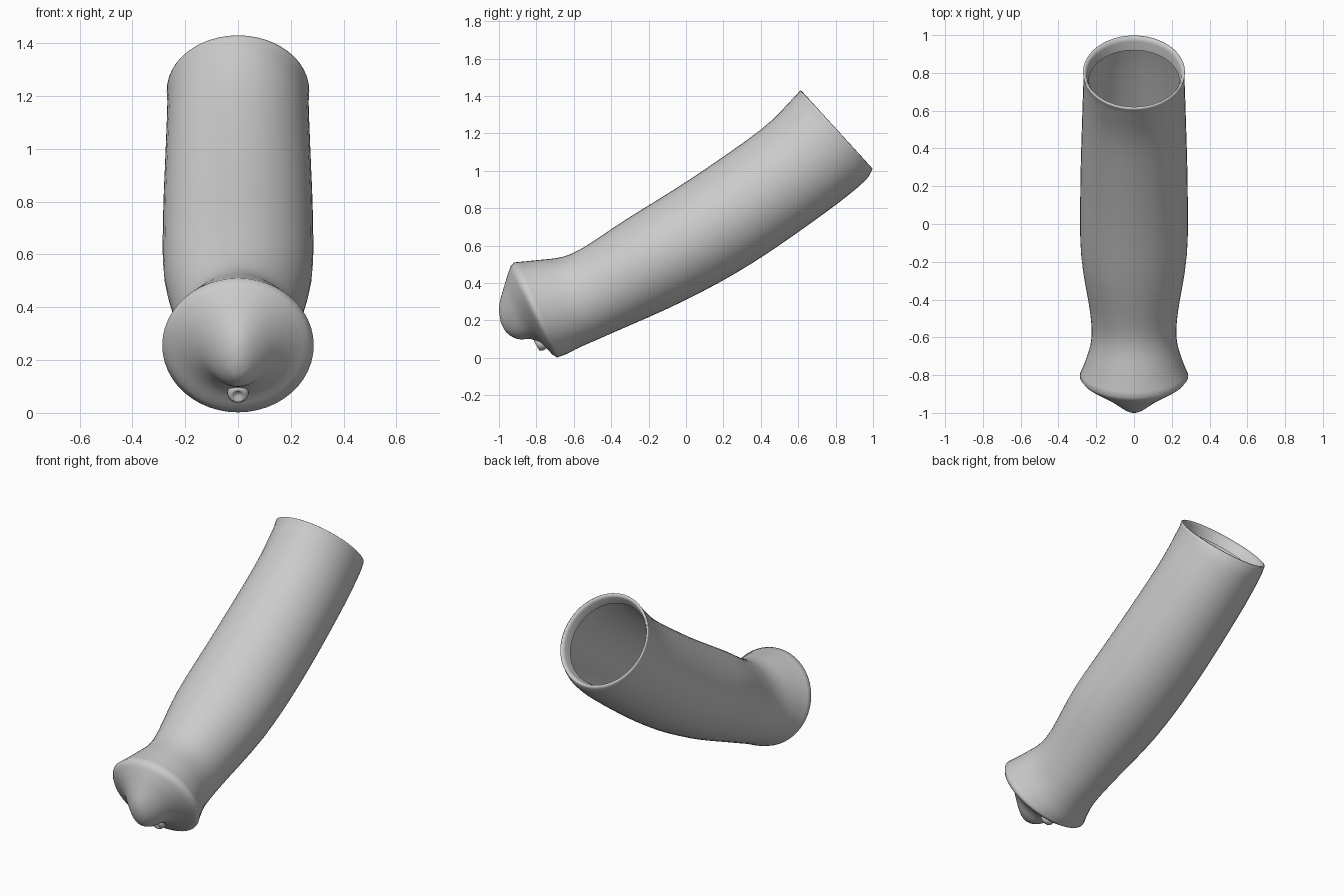
import bpy, bmesh, math
from mathutils import Vector, Matrix

cube = bpy.data.objects.get("Cube")
if cube:
    bpy.data.objects.remove(cube)

grey = bpy.data.materials.new("plain_grey")
grey.use_nodes = True
GREY = (0.6, 0.6, 0.6, 1)
grey.diffuse_color = GREY
grey.node_tree.nodes["Principled BSDF"].inputs["Base Color"].default_value = GREY

SIDES = 48


def blend(stations, steps):
    """Smooth in-between stations (Catmull-Rom), keeping both ends."""
    pts = [Vector(s) for s in stations]
    pts = [2 * pts[0] - pts[1]] + pts + [2 * pts[-1] - pts[-2]]
    out = []
    for a, b, c, d in zip(pts, pts[1:], pts[2:], pts[3:]):
        for i in range(steps):
            t = i / steps
            out.append(0.5 * (2 * b + (c - a) * t + (2 * a - 5 * b + 4 * c - d) * t * t
                              + (3 * b - a - 3 * c + d) * t ** 3))
    return out + [pts[-2]]


def add_ring(bm, station):
    """Elliptical ring: top y, top z, bottom y, bottom z, half width."""
    ty, tz, by, bz, half = station
    ring = []
    for i in range(SIDES):
        a = math.tau * i / SIDES
        s = math.sin(a)
        ring.append(bm.verts.new((half * math.cos(a),
                                  (ty + by) / 2 + (ty - by) / 2 * s,
                                  (tz + bz) / 2 + (tz - bz) / 2 * s)))
    return ring


def bridge(bm, rings):
    for a, b in zip(rings, rings[1:]):
        for i in range(len(a)):
            j = (i + 1) % len(a)
            bm.faces.new((a[i], a[j], b[j], b[i]))


def finish(bm, name, angle):
    bmesh.ops.recalc_face_normals(bm, faces=bm.faces)
    mesh = bpy.data.meshes.new(name)
    bm.to_mesh(mesh)
    bm.free()
    mesh.materials.append(grey)
    obj = bpy.data.objects.new(name, mesh)
    bpy.context.collection.objects.link(obj)
    bpy.ops.object.select_all(action='DESELECT')
    obj.select_set(True)
    bpy.context.view_layer.objects.active = obj
    bpy.ops.object.shade_smooth_by_angle(angle=math.radians(angle))
    return obj


# Turned-in lip at the open end
lip = [(0.59, 1.36, 0.92, 0.99, 0.24),
       (0.615, 1.405, 0.965, 1.01, 0.25),
       (0.62, 1.425, 0.99, 1.02, 0.262)]
# Long bent sleeve, from the open end to the flared rim
sleeve = [(0.61, 1.43, 0.998, 1.01, 0.27),
          (0.57, 1.385, 0.95, 0.94, 0.268),
          (0.40, 1.22, 0.75, 0.78, 0.274),
          (0.03, 0.96, 0.36, 0.51, 0.284),
          (-0.32, 0.74, 0.0, 0.31, 0.28),
          (-0.54, 0.595, -0.40, 0.13, 0.232),
          (-0.66, 0.54, -0.56, 0.06, 0.226),
          (-0.80, 0.522, -0.645, 0.018, 0.255),
          (-0.92, 0.51, -0.69, 0.002, 0.287)]
# Bulging front closure
cap = [(-0.937, 0.49, -0.715, 0.018, 0.268),
       (-0.955, 0.44, -0.77, 0.075, 0.205),
       (-0.97, 0.39, -0.83, 0.10, 0.145),
       (-0.985, 0.34, -0.90, 0.10, 0.095),
       (-0.997, 0.29, -0.96, 0.135, 0.05),
       (-1.0, 0.25, -0.99, 0.19, 0.018)]

bm = bmesh.new()
stations = lip + blend(sleeve, 4) + blend(cap, 3)
rings = [add_ring(bm, s) for s in stations]
bridge(bm, rings)
bm.faces.new(rings[-1])
finish(bm, "sleeve_with_cap", 80)

# Small dimpled stud under the cap
profile = [(0.028, -0.03), (0.04, 0.0), (0.04, 0.02), (0.03, 0.036),
           (0.02, 0.036), (0.01, 0.024)]
bm = bmesh.new()
loops = [[bm.verts.new((r * math.cos(math.tau * i / 20), r * math.sin(math.tau * i / 20), h))
          for i in range(20)] for r, h in profile]
bridge(bm, loops)
bm.faces.new(loops[-1])
bm.faces.new(loops[0])
stud = finish(bm, "stud", 60)
aim = Vector((0, -0.85, -0.5)).to_track_quat('Z', 'Y')
stud.matrix_world = Matrix.Translation((0, -0.768, 0.083)) @ aim.to_matrix().to_4x4()
